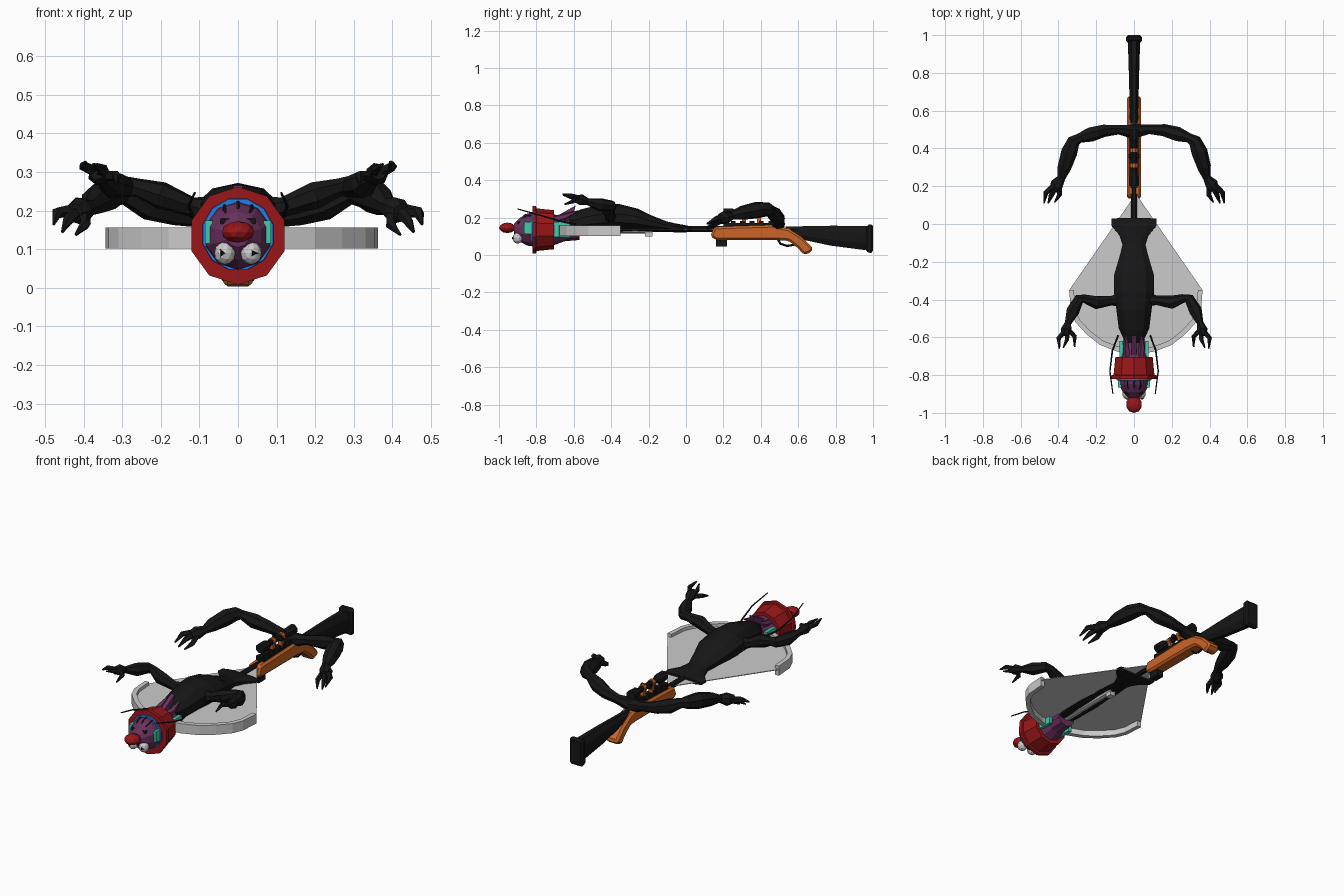
import bpy, bmesh, math
from mathutils import Vector, Matrix


def material(name, rgb):
    m = bpy.data.materials.new(name)
    m.diffuse_color = (*rgb, 1)
    return m


BLACK = material("black", (0.008, 0.008, 0.008))
RED = material("red", (0.32, 0.008, 0.01))
ORANGE = material("orange", (0.6, 0.13, 0.02))
PURPLE = material("purple", (0.14, 0.03, 0.11))
TEAL = material("teal", (0.05, 0.6, 0.4))
BLUE = material("blue", (0.02, 0.2, 0.75))


def finish(name, bm, mat):
    bmesh.ops.recalc_face_normals(bm, faces=bm.faces[:])
    me = bpy.data.meshes.new(name)
    bm.to_mesh(me)
    bm.free()
    ob = bpy.data.objects.new(name, me)
    bpy.context.collection.objects.link(ob)
    if mat:
        me.materials.append(mat)
    return ob


def tube(name, path, sides=6, mat=BLACK, s=1):
    """Faceted skin along a path of (x, y, z, radius[, vertical radius])."""
    bm = bmesh.new()
    pts = [Vector((p[0] * s, p[1], p[2])) for p in path]
    rings = []
    for i, p in enumerate(path):
        t = (pts[min(i + 1, len(pts) - 1)] - pts[max(i - 1, 0)]).normalized()
        side = t.cross(Vector((0, 0, 1)))
        side = side.normalized() if side.length > 0.05 else Vector((1, 0, 0))
        up = side.cross(t)
        ring = []
        for k in range(sides):
            a = 2 * math.pi * (k + 0.5) / sides
            ring.append(bm.verts.new(pts[i] + side * math.cos(a) * p[3] + up * math.sin(a) * p[-1]))
        rings.append(ring)
    for a, b in zip(rings, rings[1:]):
        for k in range(sides):
            n = (k + 1) % sides
            bm.faces.new((a[k], a[n], b[n], b[k]))
    bm.faces.new(rings[0])
    bm.faces.new(rings[-1])
    return finish(name, bm, mat)


def prism(name, pts, lo, hi, axis, mat=None, bevel=0):
    """Outline extruded along x (points are y, z) or z (points are x, y)."""
    bm = bmesh.new()
    place = (lambda p, d: (d, p[0], p[1])) if axis == 'x' else (lambda p, d: (p[0], p[1], d))
    a = [bm.verts.new(place(p, lo)) for p in pts]
    b = [bm.verts.new(place(p, hi)) for p in pts]
    bm.faces.new(a)
    bm.faces.new(b)
    for i in range(len(pts)):
        j = (i + 1) % len(pts)
        bm.faces.new((a[i], a[j], b[j], b[i]))
    ob = finish(name, bm, mat)
    if bevel:
        m = ob.modifiers.new("bevel", 'BEVEL')
        m.width, m.segments, m.limit_method = bevel, 1, 'ANGLE'
    return ob


def box(name, x, y, z, mat=BLACK):
    return prism(name, [(y[0], z[0]), (y[1], z[0]), (y[1], z[1]), (y[0], z[1])], x[0], x[1], 'x', mat)


def ball(name, loc, size, mat=None, sub=2):
    bm = bmesh.new()
    bmesh.ops.create_icosphere(bm, subdivisions=sub, radius=1,
                               matrix=Matrix.Translation(loc) @ Matrix.Diagonal((*size, 1)))
    return finish(name, bm, mat)


# fan plate and its curved rim
half = [(0.353, -0.35), (0.345, -0.46), (0.32, -0.52), (0.26, -0.585), (0.19, -0.64), (0.10, -0.675), (0, -0.69)]
outer = half + [(-x, y) for x, y in half[-2::-1]]
outer = [(x + 0.01, y) for x, y in outer]
inner = [((x - 0.01) * 0.93 + 0.01, (y + 0.35) * 0.92 - 0.35) for x, y in outer]
prism("fan_plate", [(0.01, 0.16)] + outer, 0.135, 0.139, 'z')
prism("fan_rim", outer + inner[::-1], 0.102, 0.157, 'z')

# barrel
tube("barrel_sleeve", [(0, -0.68, 0.14, 0.026), (0, -0.18, 0.14, 0.024)], 10, None)
tube("barrel", [(0, -0.24, 0.138, 0.017), (0, 0.2, 0.138, 0.018)], 8)
box("front_lug", (-0.015, 0.015), (-0.22, -0.18), (0.1, 0.125), None)

# rifle body
prism("rifle_body", [(0.13, 0.10), (0.15, 0.15), (0.3, 0.155), (0.46, 0.16), (0.55, 0.14), (0.62, 0.095),
      (0.68, 0.035), (0.67, 0.015), (0.63, 0.0), (0.6, 0.035), (0.55, 0.075), (0.48, 0.08), (0.16, 0.08)],
      -0.038, 0.038, 'x', ORANGE, 0.012)
box("receiver_top", (-0.025, 0.025), (0.2, 0.51), (0.14, 0.17))
for i in range(6):
    box("rail_tooth", (-0.018, 0.018), (0.19 + i * 0.05, 0.215 + i * 0.05), (0.165, 0.182))
box("magazine", (-0.02, 0.02), (0.16, 0.22), (0.045, 0.09))
tube("trigger_guard", [(0, 0.49, 0.085, 0.006), (0, 0.505, 0.06, 0.006), (0, 0.54, 0.048, 0.006),
                       (0, 0.58, 0.055, 0.006)], 6)
tube("buttstock", [(0, 0.53, 0.125, 0.025, 0.03), (0, 0.6, 0.12, 0.024, 0.036), (0, 0.78, 0.103, 0.029, 0.058),
                   (0, 0.965, 0.09, 0.035, 0.07)], 8)
prism("butt_pad", [(0.96, 0.02), (0.965, 0.16), (1.0, 0.165), (1.0, 0.012), (0.985, 0.01)],
      -0.042, 0.042, 'x', BLACK, 0.01)

# scope with its two mounts
tube("scope", [(0, 0.2, 0.222, 0.028), (0, 0.25, 0.222, 0.028), (0, 0.28, 0.222, 0.016), (0, 0.43, 0.222, 0.016),
               (0, 0.45, 0.222, 0.026), (0, 0.5, 0.222, 0.028)], 8)
for y in (0.31, 0.39):
    box("scope_mount", (-0.012, 0.012), (y - 0.01, y + 0.01), (0.165, 0.215), ORANGE)
    tube("scope_clamp", [(0, y - 0.01, 0.222, 0.022), (0, y + 0.01, 0.222, 0.022)], 8, ORANGE)
tube("scope_knob", [(-0.03, 0.36, 0.222, 0.012), (0.03, 0.36, 0.222, 0.012)], 8)

# creature body with flared tail
tube("body", [(0, -0.62, 0.165, 0.05, 0.05), (0, -0.55, 0.18, 0.085, 0.065), (0, -0.45, 0.195, 0.098, 0.075),
              (0, -0.36, 0.197, 0.112, 0.075), (0, -0.27, 0.187, 0.11, 0.062), (0, -0.2, 0.17, 0.088, 0.045),
              (0, -0.11, 0.152, 0.062, 0.028), (0, -0.06, 0.145, 0.08, 0.024), (0, -0.01, 0.14, 0.125, 0.02),
              (0, 0.03, 0.138, 0.125, 0.014)], 10)

# arms and claws
front_arm = [(0.05, -0.40, 0.195, 0.045), (0.12, -0.405, 0.21, 0.026), (0.2, -0.415, 0.24, 0.036),
             (0.26, -0.395, 0.26, 0.024), (0.29, -0.395, 0.262, 0.028), (0.325, -0.46, 0.268, 0.036),
             (0.35, -0.525, 0.285, 0.018), (0.36, -0.56, 0.295, 0.03), (0.365, -0.59, 0.3, 0.02)]
front_claws = [[(0.37, -0.57, 0.3, 0.015), (0.4, -0.605, 0.315, 0.013), (0.395, -0.66, 0.326, 0.004)],
               [(0.355, -0.57, 0.295, 0.014), (0.355, -0.61, 0.308, 0.012), (0.375, -0.655, 0.32, 0.004)],
               [(0.35, -0.56, 0.29, 0.015), (0.315, -0.595, 0.29, 0.013), (0.315, -0.65, 0.27, 0.004)]]
rear_arm = [(0, 0.49, 0.165, 0.04), (0.08, 0.5, 0.18, 0.026), (0.16, 0.495, 0.195, 0.034), (0.23, 0.475, 0.215, 0.04),
            (0.29, 0.455, 0.24, 0.026), (0.32, 0.44, 0.245, 0.036), (0.345, 0.38, 0.24, 0.045),
            (0.37, 0.3, 0.225, 0.038), (0.385, 0.245, 0.21, 0.022), (0.41, 0.21, 0.2, 0.036), (0.425, 0.18, 0.195, 0.025)]
rear_claws = [[(0.43, 0.2, 0.2, 0.018), (0.468, 0.165, 0.195, 0.015), (0.477, 0.11, 0.165, 0.004)],
              [(0.42, 0.19, 0.195, 0.017), (0.44, 0.15, 0.175, 0.014), (0.455, 0.11, 0.145, 0.004)],
              [(0.4, 0.2, 0.19, 0.018), (0.395, 0.155, 0.165, 0.014), (0.42, 0.115, 0.138, 0.004)]]
for s in (1, -1):
    for kind, arm, claws in (("front", front_arm, front_claws), ("rear", rear_arm, rear_claws)):
        tube(kind + "_arm", arm, 7, BLACK, s)
        for c in claws:
            tube(kind + "_claw", c, 5, BLACK, s)

# neck and red collar
C = 0.135
tube("neck", [(0, -0.57, C, 0.055), (0, -0.65, C, 0.062), (0, -0.72, C, 0.088)], 10, PURPLE)
tube("collar", [(0, -0.705, C, 0.104), (0, -0.8, C, 0.114), (0, -0.801, C, 0.127), (0, -0.82, C, 0.127),
                (0, -0.821, C, 0.1)], 10, RED)

# face
tube("blue_ring", [(0, -0.81, C + 0.004, 0.097), (0, -0.828, C + 0.004, 0.094)], 12, BLUE)
tube("face", [(0, -0.81, C, 0.09), (0, -0.85, C, 0.085), (0, -0.89, C, 0.062), (0, -0.92, C, 0.03)], 10, PURPLE)
ball("snout", (0, -0.955, 0.145), (0.043, 0.045, 0.028), RED)
box("brow", (-0.045, 0.045), (-0.9, -0.87), (0.165, 0.18))
for s in (1, -1):
    ball("eye", (0.034 * s, -0.9, 0.09), (0.028, 0.028, 0.03))
    tube("pupil", [(0.04 * s, -0.92, 0.09, 0.014), (0.04 * s, -0.93, 0.09, 0.005)], 3)
    # cheek and neck panels
    for n, x, y, z in (("cheek_panel", 0.076, (-0.865, -0.815), (0.115, 0.175)),
                       ("neck_panel", 0.068, (-0.71, -0.62), (0.095, 0.175))):
        box(n, (x * s - 0.01, x * s + 0.01), y, z, TEAL)
    # swept fins and feelers
    tube("side_fin", [(0.035 * s, -0.71, 0.19, 0.02), (0.042 * s, -0.65, 0.205, 0.017),
                      (0.04 * s, -0.58, 0.235, 0.003)], 5, PURPLE)
    tube("feeler", [(0.085 * s, -0.59, 0.165, 0.005), (0.115 * s, -0.67, 0.18, 0.005),
                    (0.128 * s, -0.78, 0.212, 0.004), (0.112 * s, -0.9, 0.246, 0.003)], 5)
prism("top_fin", [(-0.71, 0.2), (-0.66, 0.225), (-0.59, 0.265), (-0.61, 0.19)], -0.012, 0.012, 'x', PURPLE)
for a in (-0.5, 0, 0.5):
    x, z = 0.074 * math.sin(a), C + 0.074 * math.cos(a)
    tube("face_stripe", [(x, -0.82, z + 0.014, 0.005), (x, -0.86, z + 0.004, 0.005),
                         (x * 0.7, -0.89, z - 0.02, 0.004)], 5)
